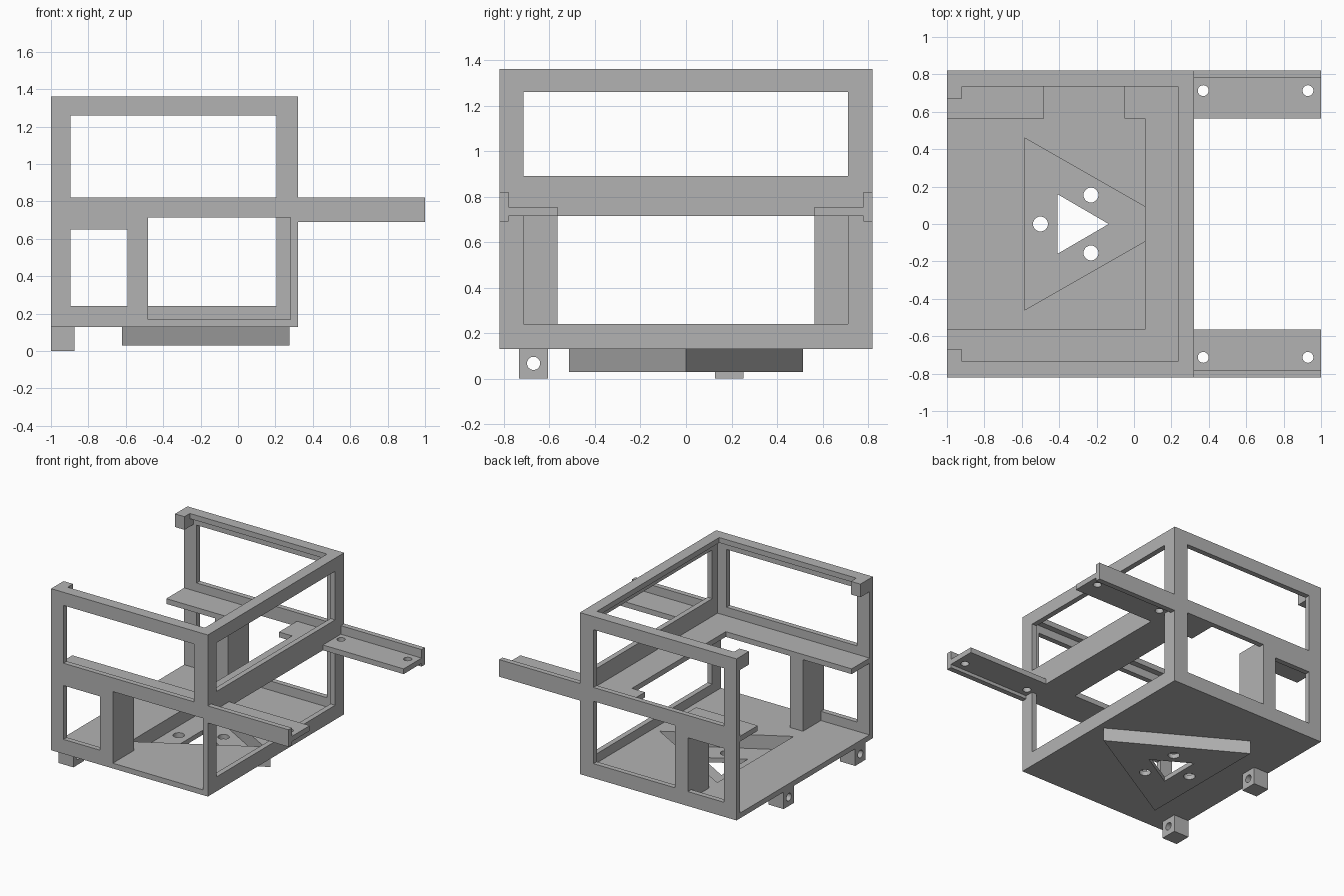
import bpy, bmesh, math
from mathutils import Matrix, Vector

cube = bpy.data.objects.get("Cube")
if cube:
    bpy.data.objects.remove(cube, do_unlink=True)

grey = bpy.data.materials.new("mid_grey")
grey.use_nodes = True
COLOR = (0.45, 0.45, 0.45, 1)
grey.diffuse_color = COLOR
grey.node_tree.nodes["Principled BSDF"].inputs["Base Color"].default_value = COLOR


def finish(name, bm):
    bmesh.ops.recalc_face_normals(bm, faces=bm.faces)
    mesh = bpy.data.meshes.new(name)
    bm.to_mesh(mesh)
    bm.free()
    mesh.materials.append(grey)
    obj = bpy.data.objects.new(name, mesh)
    bpy.context.collection.objects.link(obj)
    return obj


def prism(name, outline, z0, z1):
    bm = bmesh.new()
    face = bm.faces.new([bm.verts.new((x, y, z0)) for x, y in outline])
    ext = bmesh.ops.extrude_face_region(bm, geom=[face], use_keep_orig=True)
    top = [v for v in ext["geom"] if isinstance(v, bmesh.types.BMVert)]
    bmesh.ops.translate(bm, verts=top, vec=(0, 0, z1 - z0))
    return finish(name, bm)


def box(name, x0, x1, y0, y1, z0, z1):
    return prism(name, [(x0, y0), (x1, y0), (x1, y1), (x0, y1)], z0, z1)


def pin(center, radius, axis="Z"):
    bm = bmesh.new()
    turn = Matrix.Rotation(math.pi / 2, 4, "Y") if axis == "X" else Matrix()
    bmesh.ops.create_cone(bm, cap_ends=True, segments=32, radius1=radius, radius2=radius,
                          depth=0.3, matrix=Matrix.Translation(Vector(center)) @ turn)
    return finish("cutter", bm)


def cut(obj, cutters):
    # subtract each cutter, bake the result, then discard the cutters
    for c in cutters:
        c.hide_render = True
        mod = obj.modifiers.new("cut", "BOOLEAN")
        mod.operation, mod.solver, mod.object = "DIFFERENCE", "EXACT", c
    bpy.context.view_layer.update()
    baked = bpy.data.meshes.new_from_object(
        obj.evaluated_get(bpy.context.evaluated_depsgraph_get()))
    obj.modifiers.clear()
    obj.data = baked
    for c in cutters:
        bpy.data.objects.remove(c, do_unlink=True)
    return obj


T = 0.04                      # sheet thickness
X0, X1, Y = -1.0, 0.32, 0.82  # outer limits of the frame
XI, YI = X1 - T, Y - T        # inner wall faces
FLOOR, TOP = 0.17, 1.36
SHELF = 0.715

# Floor with triangular well
pocket = [(-0.585, -0.46), (0.22, 0), (-0.585, 0.46)]
cut(box("floor", X0, X1, -Y, Y, FLOOR - T, FLOOR), [prism("cutter", pocket, 0, 0.5)])

well = prism("triangular_well", [(-0.62, -0.515), (0.275, 0), (-0.62, 0.515)], 0.03, 0.13)
window = [(-0.41, -0.16), (-0.135, 0), (-0.41, 0.16)]
cut(well, [prism("cutter", pocket, 0.065, 0.5), prism("cutter", window, -0.1, 0.1)]
    + [pin((x, y, 0.05), 0.04) for x, y in ((-0.5, 0), (-0.23, 0.155), (-0.23, -0.155))])

# Front and back walls, the front one with the larger lower opening
for name, side, right, sill in (("front_wall", -1, XI, FLOOR - 0.01),
                                ("back_wall", 1, 0.205, 0.24)):
    ya, yb = sorted((side * YI, side * Y))
    wall = box(name, X0, X1, ya, yb, FLOOR, TOP)
    holes = [(-0.895, 0.205, 0.82, 1.26), (-0.895, -0.59, 0.24, 0.65),
             (-0.48, right, sill, SHELF)]
    cut(wall, [box("cutter", a, b, ya - 0.1, yb + 0.1, c, d) for a, b, c, d in holes])

# Right end wall
cut(box("right_wall", XI, X1, -YI, YI, FLOOR, TOP),
    [box("cutter", XI - 0.1, X1 + 0.1, -0.715, 0.712, c, d)
     for c, d in ((0.24, SHELF), (0.89, 1.26))])

# U-shaped inner shelf with a notch at the back
cut(box("inner_shelf", X0, XI, -YI, YI, SHELF, SHELF + T),
    [box("cutter", X0 - 0.1, 0.06, -0.565, 0.565, 0.5, 1),
     box("cutter", -0.48, -0.05, 0.5, 1, 0.5, 1)])

# Right part of the top lip
box("top_lip_right", 0.235, XI, -YI, YI, TOP - T, TOP)

for label, s in (("front", -1), ("back", 1)):
    def span(a, b):
        return sorted((s * a, s * b))

    # Top lip, end hook and upright partition
    box(label + "_top_lip", X0 + 0.08, 0.235, *span(0.735, YI), TOP - T, TOP)
    box(label + "_end_hook", X0, X0 + 0.08, *span(0.67, YI), 1.26, TOP)
    box(label + "_partition", -0.59, -0.48, *span(0.565, YI), FLOOR, SHELF)

    # Angle-section arm with two bolt holes
    box(label + "_arm_flange", X1, 1, *span(YI, Y), 0.69, 0.82)
    cut(box(label + "_arm_plate", X1, 1, *span(0.565, YI), SHELF, SHELF + T),
        [pin((x, s * 0.713, SHELF), 0.029) for x in (0.37, 0.93)])

# Hinge lugs under the open end
for label, y in (("front", -0.67), ("back", 0.19)):
    cut(box(label + "_hinge_lug", X0, -0.873, y - 0.063, y + 0.063, 0, 0.13),
        [pin((-0.935, y, 0.067), 0.029, "X")])
